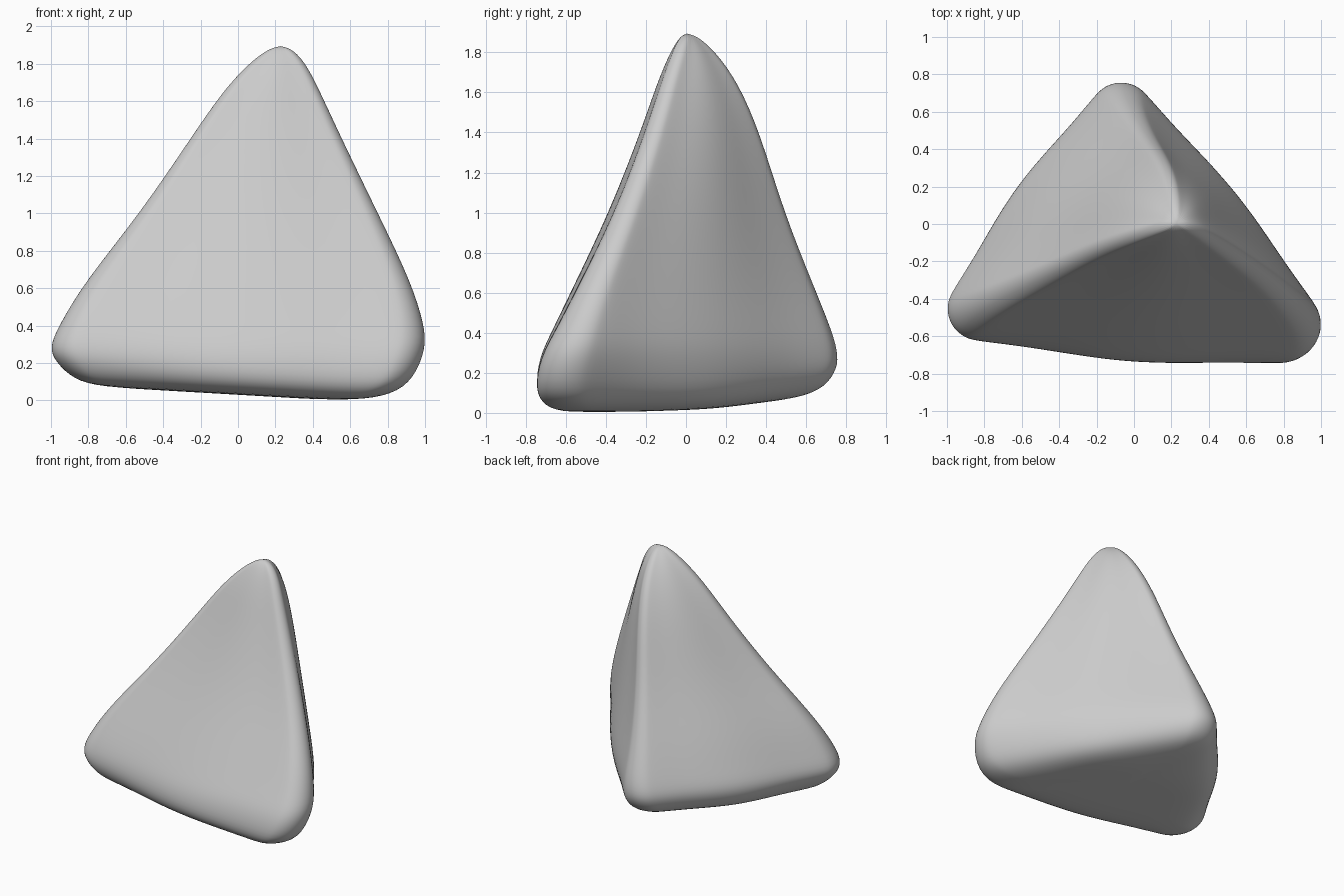
import bpy, bmesh, math
from mathutils import Vector

if "Cube" in bpy.data.objects:
    bpy.data.objects.remove(bpy.data.objects["Cube"])

# Sections: height, corner radius, face bulge, then left / right / back corner centres.
# Heights of the first rows are measured above the sloping underside.
UNDER = [
    (0.00, 0.05, 0.01, (-0.32, -0.25), (0.30, -0.30), (-0.04, 0.20)),
    (0.00, 0.10, 0.03, (-0.64, -0.39), (0.53, -0.50), (-0.08, 0.42)),
    (0.03, 0.15, 0.05, (-0.73, -0.43), (0.68, -0.56), (-0.08, 0.53)),
    (0.115, 0.175, 0.055, (-0.80, -0.45), (0.77, -0.585), (-0.07, 0.575)),
]
SIDES = [
    (0.28, 0.175, 0.05, (-0.84, -0.455), (0.835, -0.555), (-0.07, 0.59)),
    (0.40, 0.15, 0.045, (-0.81, -0.45), (0.85, -0.51), (-0.05, 0.585)),
    (0.63, 0.11, 0.045, (-0.715, -0.39), (0.82, -0.43), (-0.02, 0.53)),
    (1.00, 0.08, 0.04, (-0.445, -0.26), (0.67, -0.275), (0.06, 0.41)),
    (1.40, 0.065, 0.03, (-0.19, -0.13), (0.49, -0.14), (0.14, 0.305)),
    (1.65, 0.055, 0.02, (-0.03, -0.07), (0.385, -0.07), (0.19, 0.205)),
    (1.80, 0.045, 0.01, (0.10, -0.025), (0.32, -0.025), (0.215, 0.105)),
    (1.875, 0.030, 0.0, (0.185, -0.003), (0.265, -0.003), (0.225, 0.035)),
]
ARC, EDGE = 7, 6


def underside(x, y):
    return max(0.0, 0.03 - 0.058 * x) + 0.09 * max(0.0, y - 0.15)


def rounded_triangle(radius, bulge, corners):
    """Outline around three equal circles, sides bowed outward, counter-clockwise."""
    c = [Vector(p) for p in corners]
    normal = []
    for i in range(3):
        d = c[(i + 1) % 3] - c[i]
        normal.append(math.atan2(-d.x, d.y))
    pts = []
    for i in range(3):
        start = normal[i - 1]
        sweep = (normal[i] - start) % math.tau
        for k in range(ARC):
            a = start + sweep * k / (ARC - 1)
            pts.append(c[i] + radius * Vector((math.cos(a), math.sin(a))))
        out = Vector((math.cos(normal[i]), math.sin(normal[i])))
        for k in range(1, EDGE):
            t = k / EDGE
            bow = bulge * math.sin(math.pi * t) ** 2
            pts.append(c[i].lerp(c[(i + 1) % 3], t) + (radius + bow) * out)
    return pts


# Loft the sections into a closed body
bm = bmesh.new()
rings = []
for sections, sloped in ((UNDER, True), (SIDES, False)):
    for h, r, bulge, *corners in sections:
        rings.append([bm.verts.new((p.x, p.y, h + (underside(p.x, p.y) if sloped else 0)))
                      for p in rounded_triangle(r, bulge, corners)])
n = len(rings[0])
for low, high in zip(rings, rings[1:]):
    for i in range(n):
        j = (i + 1) % n
        bm.faces.new((low[i], low[j], high[j], high[i]))
bottom = bm.verts.new((0, -0.1, underside(0, -0.1)))
tip = bm.verts.new((0.228, 0.004, 1.896))
for i in range(n):
    j = (i + 1) % n
    bm.faces.new((bottom, rings[0][j], rings[0][i]))
    bm.faces.new((tip, rings[-1][i], rings[-1][j]))
bmesh.ops.recalc_face_normals(bm, faces=bm.faces)
for f in bm.faces:
    f.smooth = True
mesh = bpy.data.meshes.new("rounded_pyramid")
bm.to_mesh(mesh)
bm.free()

body = bpy.data.objects.new("rounded_pyramid", mesh)
bpy.context.collection.objects.link(body)
sub = body.modifiers.new("smooth", 'SUBSURF')
sub.levels = sub.render_levels = 2
